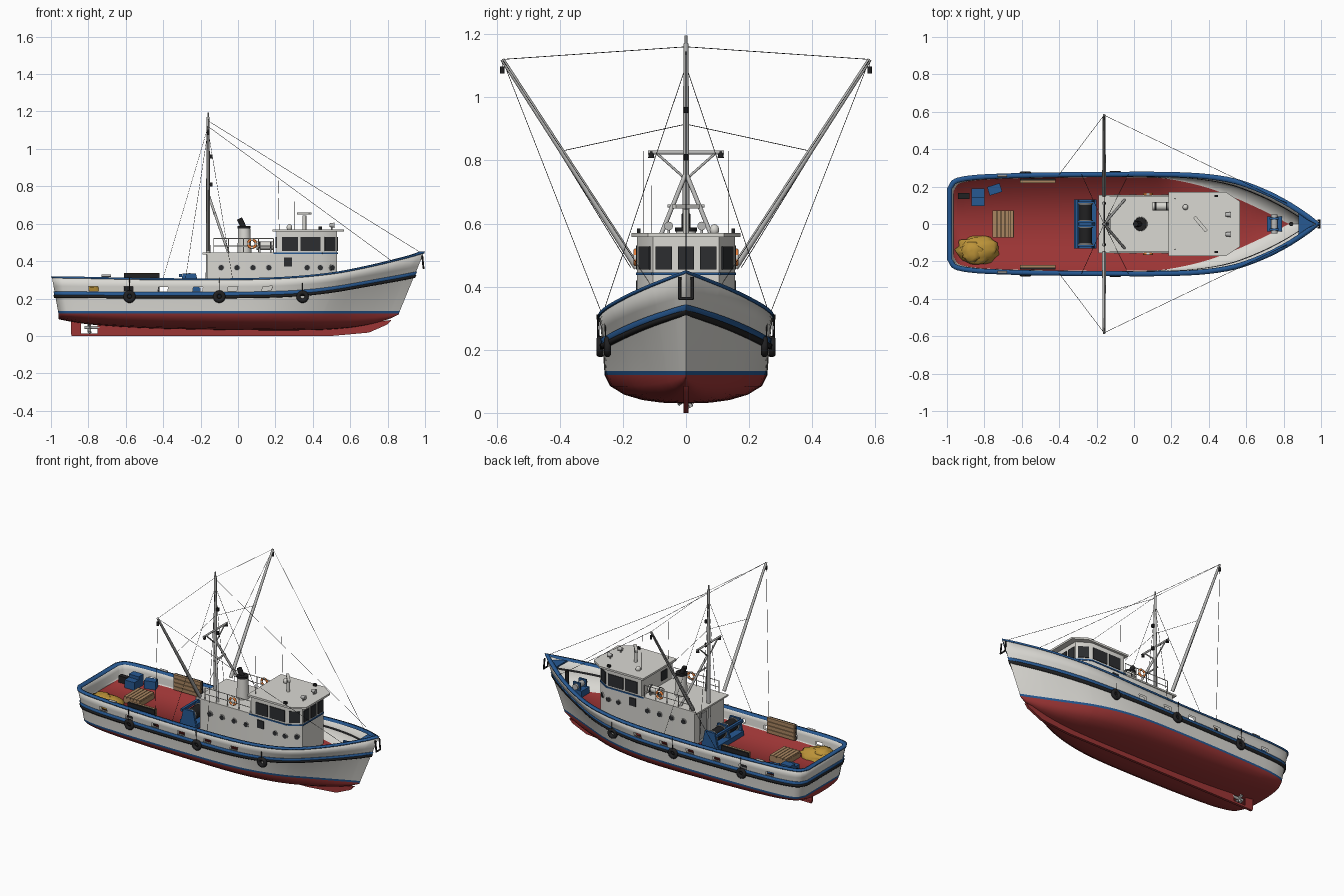
import bpy, bmesh, math, random
from mathutils import Vector, Matrix

if bpy.data.objects.get("Cube"):
    bpy.data.objects.remove(bpy.data.objects["Cube"])
random.seed(4)

def make_material(name, *rgb):
    material = bpy.data.materials.new(name)
    material.use_nodes = True
    material.diffuse_color = (*rgb, 1)
    node = next(n for n in material.node_tree.nodes if n.type == 'BSDF_PRINCIPLED')
    node.inputs["Base Color"].default_value = (*rgb, 1)
    return material

white = make_material("off_white_paint", .7, .69, .65)
red = make_material("dark_red_paint", .33, .035, .035)
blue = make_material("blue_paint", .02, .1, .29)
black = make_material("black_rubber", .015, .015, .016)
glass = make_material("dark_glass", .025, .027, .03)
metal = make_material("grey_metal", .48, .48, .47)
wood = make_material("brown_wood", .4, .24, .12)
yellow = make_material("yellow_net", .5, .29, .04)
orange = make_material("orange_foam", .75, .2, .04)

# Shared helpers
def finish(name, bm, materials, place=Matrix()):
    bm.transform(place)
    for face in bm.faces:
        face.smooth = True
    for edge in bm.edges:
        edge.smooth = edge.calc_face_angle(0) < .6
    mesh = bpy.data.meshes.new(name)
    bm.to_mesh(mesh)
    bm.free()
    for material in materials:
        mesh.materials.append(material)
    obj = bpy.data.objects.new(name, mesh)
    bpy.context.scene.collection.objects.link(obj)
    return obj

def box(name, center, size, material, turn=0):
    bm = bmesh.new()
    bmesh.ops.create_cube(bm, size=1)
    place = Matrix.Translation(center) @ Matrix.Rotation(turn, 4, 'Z') @ Matrix.Diagonal((*size, 1))
    return finish(name, bm, [material], place)

def tube(name, start, end, radius, material, end_radius=None, sides=12):
    start, end = Vector(start), Vector(end)
    bm = bmesh.new()
    bmesh.ops.create_cone(bm, cap_ends=True, segments=sides, radius1=radius, depth=(end - start).length,
                          radius2=radius if end_radius is None else end_radius)
    turn = (end - start).to_track_quat('Z', 'Y').to_matrix().to_4x4()
    return finish(name, bm, [material], Matrix.Translation((start + end) / 2) @ turn)

def wire(name, start, end):
    return tube(name, start, end, .0011, black, sides=4)

def ball(name, center, size, material, rough=0):
    bm = bmesh.new()
    bmesh.ops.create_icosphere(bm, subdivisions=3, radius=1)
    for vert in bm.verts:
        vert.co *= 1 + random.uniform(-rough, rough)
    return finish(name, bm, [material], Matrix.Translation(center) @ Matrix.Diagonal((*size, 1)))

def ring(name, center, radius, thickness, material, band=None):
    bpy.ops.mesh.primitive_torus_add(location=center, rotation=(math.pi / 2, 0, 0), major_segments=24,
                                     minor_segments=10, major_radius=radius, minor_radius=thickness)
    obj = bpy.context.object
    obj.name = name
    obj.data.shade_smooth()
    for m in (material, band or material):
        obj.data.materials.append(m)
    for face in obj.data.polygons:
        face.material_index = max(abs(face.center.x), abs(face.center.y)) > .97 * face.center.xy.length

def slab(name, outline, low, high, material, upright=False):
    bm = bmesh.new()
    ends = [[bm.verts.new((a, h, b) if upright else (a, b, h)) for a, b in outline] for h in (low, high)]
    for end in ends:
        bm.faces.new(end)
    for i in range(len(outline)):
        bm.faces.new((ends[0][i - 1], ends[0][i], ends[1][i], ends[1][i - 1]))
    bmesh.ops.recalc_face_normals(bm, faces=bm.faces)
    return finish(name, bm, [material])

def plate(name, a, b, low, high, material):
    mid, run = (Vector(a) + Vector(b)) / 2, Vector(b) - Vector(a)
    box(name, (*mid, (low + high) / 2), (run.length, .009, high - low), material, math.atan2(run.y, run.x))

# Hull stations: position, waterline half, sheer half, keel, sheer and stripe heights
STATIONS = [
    (0, .17, .19, .09, .315, .222), (.012, .213, .23, .085, .315, .222), (.04, .235, .25, .075, .314, .222),
    (.1, .248, .262, .06, .312, .22), (.25, .256, .271, .042, .306, .219), (.45, .258, .275, .033, .304, .219),
    (.6, .25, .274, .03, .31, .222), (.7, .222, .263, .03, .324, .232), (.78, .178, .235, .033, .344, .25),
    (.86, .113, .175, .045, .376, .277), (.92, .064, .112, .064, .404, .298), (.97, .023, .046, .09, .43, .316),
    (1, 0, 0, .115, .448, .328)]
WATER = .12

def station(q):
    u, last = max(q, 0), len(STATIONS) - 1
    i = next((k for k in range(last) if u < STATIONS[k + 1][0]), last - 1)
    before, a, b, after = (STATIONS[min(max(k, 0), last)] for k in range(i - 1, i + 3))
    span = b[0] - a[0]
    s = (u - a[0]) / span
    return [a[k] + (b[k] - a[k]) * s * s * (3 - 2 * s)
            + (b[k] - before[k]) / (b[0] - before[0]) * span * s * (1 - s) ** 2
            - (after[k] - a[k]) / (after[0] - a[0]) * span * s * s * (1 - s) for k in range(1, 6)]

def hull_point(q, z):
    water_half, top_half, keel, top, _ = station(q)
    t = min(max((z - WATER) / (top - WATER), 0), 1)
    half = water_half + (top_half - water_half) * t ** 1.4
    if z < WATER:
        half = water_half * (1 - min((WATER - z) / (WATER - keel), 1) ** 2) ** .4
    stern, stem = -.96 - .035 * t, .86 + .135 * t
    return Vector((stern + (stem - stern) * max(q, 0), half if q >= 0 else 0, z))

def u_at(x):
    return (x + .982) / 1.934

PORTS = [u_at(-.77 + .185 * k) for k in range(6)]
edges = {round(p + d, 4) for p in PORTS for d in (-.013, .013)}
grid = {round(k / 40, 4) for k in range(41)} | {s[0] for s in STATIONS} | {.004, .008, .02}
COLUMNS = [-1] + sorted(edges | {g for g in grid if all(abs(g - e) > .003 for e in edges)})

def loop(height, offset=0):
    points = [hull_point(q, height(q)) for q in COLUMNS]
    runs = [Vector((0, 1, 0))] + [b - a for a, b in zip(points, points[2:])] + [Vector((0, -1, 0))]
    moved = [p + Vector((-r.y, r.x, 0)).normalized() * offset for p, r in zip(points, runs)]
    return [Vector((p.x, max(p.y, 0), p.z)) for p in moved]

def skin(name, rows, bands, materials, holes=()):
    bm = bmesh.new()
    verts = [[bm.verts.new(p) for p in row] for row in rows]
    for r, band in enumerate(bands):
        for i, (q0, q1) in enumerate(zip(COLUMNS, COLUMNS[1:])):
            if r not in holes or all(abs((q0 + q1) / 2 - p) > .013 for p in PORTS):
                a, b = verts[r], verts[r + 1]
                bm.faces.new((a[i], b[i], b[i + 1], a[i + 1])).material_index = band
    obj = finish(name, bm, materials)
    mirror = obj.modifiers.new("mirror", 'MIRROR')
    mirror.use_axis = (False, True, False)
    mirror.use_mirror_merge = False
    return obj

def sheer(d=0):
    return lambda q: station(q)[3] + d

def stripe(d=0):
    return lambda q: station(q)[4] + d

# Hull shell, bulwark with open freeing ports, and deck
rows = [loop(lambda q: station(q)[2] * (1 - v) + WATER * v) for v in (0, .03, .12, .3, .6, 1)]
rows += [loop(h) for h in (lambda q: .133, stripe(), stripe(.02), stripe(.044), sheer())]
rows += [loop(h, -.016) for h in (sheer(), stripe(.056), stripe(.044), stripe(.02))]
floor = loop(lambda q: .23 + .4 * (station(q)[4] - .222), -.016)
for p in floor:
    p.y = max(p.y - .035 * min(max((p.x - .15) / .35, 0), 1), 0)
rows += [floor, [Vector((p.x, 0, p.z)) for p in floor]]
hull = skin("hull", rows, [1] * 5 + [2] + [0] * 6 + [3, 0, 0, 1], [white, red, blue, black], holes=(8, 13))
for face in hull.data.polygons:
    if face.material_index == 3 and face.center.x < .2:
        face.material_index = 0
rail = ((-.006, 0), (-.006, .004), (.004, .004), (.004, -.022), (-.006, -.022))
skin("top_rail", [loop(sheer(z), d) for z, d in rail], [0] * 4, [blue])
skin("side_stripe", [loop(stripe(z), d) for z, d in ((-.002, .005), (.016, .005), (.016, 0))], [0] * 2, [blue])
strip = ((-.018, 0), (-.018, .009), (-.002, .009), (-.002, 0))
skin("rubbing_strip", [loop(stripe(z), d) for z, d in strip], [0] * 3, [black])
slab("bow_plate", [(.88, -.06), (.965, 0), (.88, .06)], .406, .416, blue)

# Keel, rudder and propeller
slab("keel", [(-.89, 0), (.5, 0), (.7, .018), (.8, .062), (.82, .085), (.6, .06), (-.6, .065), (-.75, .08),
              (-.75, .014), (-.89, .014)], -.008, .008, red, upright=True)
box("rudder", (-.866, 0, .045), (.055, .012, .075), red)
tube("rudder_post", (-.85, 0, .02), (-.85, 0, .12), .006, metal)
tube("propeller_shaft", (-.82, 0, .045), (-.74, 0, .045), .009, metal)
for a in (.5, 2.1, 3.6, 5.2):
    tube("propeller_blade", (-.79, 0, .045), (-.795, .03 * math.cos(a), .045 + .03 * math.sin(a)), .005, metal, .011, 6)

# Deckhouse, wheelhouse and roofs
house = [(-.165, -.15), (.45, -.155), (.53, -.105), (.53, .105), (.45, .155), (-.165, .15)]
slab("deckhouse", house, .22, .44, white)
slab("aft_roof", [(-.19, -.156), (.21, -.156), (.21, .156), (-.19, .156)], .436, .446, white)
slab("wheelhouse", [(.205, -.155)] + house[1:5] + [(.205, .155)], .44, .562, white)
roof = [(.185, -.17), (.49, -.172), (.568, -.12), (.568, .12), (.49, .172), (.185, .17)]
slab("wheelhouse_roof", roof, .558, .57, white)
plate("front_stripe", (.531, -.105), (.531, .105), .437, .445, blue)
for y in (-.07, 0, .07):
    plate("front_window", (.531, y - .026), (.531, y + .026), .455, .528, glass)
plate("aft_window", (.204, -.1), (.204, -.04), .47, .53, glass)
plate("aft_door", (-.166, .03), (-.166, .1), .25, .41, metal)

for side, label in ((-1, "starboard_"), (1, "port_")):
    wall = side * .1545
    plate(label + "corner_window", (.464, side * .147), (.518, side * .113), .455, .528, glass)
    plate(label + "corner_stripe", (.45, side * .155), (.53, side * .105), .437, .445, blue)
    plate(label + "stripe", (.19, wall), (.45, wall), .437, .445, blue)
    for x0, x1, low, high in ((.235, .32, .455, .53), (.335, .44, .455, .53), (.245, .29, .37, .42)):
        plate(label + "side_window", (x0, wall), (x1, wall), low, high, glass)
    spots = [((x, side * .148, .365), Vector((0, side, 0))) for x in (-.09, -.005, .08, .165, .37, .44)]
    for spot, out in spots + [((.5, side * .119, .365), Vector((.53, side * .85, 0)))]:
        tube(label + "porthole_rim", spot, Vector(spot) + out * .009, .018, metal)
        tube(label + "porthole", spot, Vector(spot) + out * .011, .014, glass)
    # Handrails and lifebuoys above the deckhouse
    for x in (-.13, -.05, .03, .11, .19):
        tube(label + "rail_post", (x, side * .148, .44), (x, side * .148, .52), .0025, white, sides=6)
    for z in (.48, .52):
        tube(label + "handrail", (-.13, side * .148, z), (.19, side * .148, z), .0025, white, sides=6)
    ring(label + "lifebuoy", (.075, side * .16, .493), .021, .007, orange, white)
    # Tyre fenders on ropes and trawl doors inside the bulwark
    for x in (-.58, -.1, .345):
        y = hull_point(u_at(x), .21).y + .009
        ring(label + "tyre", (x, side * y, .21), .022, .0115, black)
        tube(label + "tyre_rope", (x, side * (y + .006), .23), (x, side * (y + .008), .312), .002, black, sides=6)
    for k in range(4):
        box(label + "trawl_board", (-.515, side * .226, .25 + .025 * k), (.19, .014, .022), wood)
    box(label + "trawl_frame", (-.515, side * .238, .285), (.19, .012, .1), black)
    # Booms, blocks and rigging
    tip, foot = Vector((-.16, side * .582, 1.12)), Vector((-.16, side * .155, .46))
    tube(label + "boom", foot, tip, .011, metal, .007)
    wire(label + "boom_line", foot + Vector((0, side * .02, 0)), tip)
    tube(label + "boom_block", tip - Vector((0, 0, .045)), tip - Vector((0, 0, .022)), .007, black)
    mast_top, rail_y = (-.16, 0, 1.1), side * .265
    for start, end in ((tip, (-.16, 0, 1.16)), (foot.lerp(tip, .56), (-.16, 0, .915)), (tip, (-.4, rail_y, .31)),
                       (tip, (.83, side * .105, .395)), (mast_top, (-.28, rail_y, .31)),
                       (mast_top, (-.03, rail_y, .31)), (tip, tip - Vector((0, 0, .03)))):
        wire(label + "rigging", start, end)
    tube(label + "mast_leg", (-.05, side * .13, .44), (-.16, 0, .76), .007, metal)
    tube(label + "spreader_brace", (-.16, side * .09, .82), (-.16, 0, .74), .004, metal)
    tube(label + "lamp", (-.16, side * .11, .828), (-.16, side * .11, .808), .007, black, .01)
    wire(label + "antenna", (.22, side * .135, .57), (.215, side * .135, .83))
    tube(label + "stern_cleat", (-.73, side * .258, .322), (-.68, side * .258, .322), .006, metal)
    tube(label + "anchor_arm", (.992, side * .02, .36), (.985, side * .02, .43), .005, black)
    box(label + "roof_lamp", (.44, side * .15, .577), (.02, .012, .016), black)
    # Winch drums behind the deckhouse and windlass cheeks
    tube(label + "winch_drum", (-.26, side * .018, .295), (-.26, side * .108, .295), .036, black, sides=20)
    for y in (.018, .108):
        tube(label + "drum_flange", (-.26, side * (y - .003), .295), (-.26, side * (y + .003), .295), .041, metal, sides=20)
    box(label + "windlass_cheek", (.75, side * .03, .315), (.05, .012, .06), blue)

# Mast and stay
tube("mast", (-.16, 0, .23), (-.16, 0, 1.17), .013, metal, .008)
tube("mast_tip", (-.16, 0, 1.16), (-.16, 0, 1.195), .004, metal)
tube("spreader", (-.16, -.12, .825), (-.16, .12, .825), .006, metal)
tube("lower_spreader", (-.13, -.058, .655), (-.13, .058, .655), .005, metal)
wire("forestay", (-.16, 0, 1.15), (.97, 0, .45))
for z in (.81, .96):
    box("mast_lamp", (-.143, 0, z), (.014, .014, .02), black)

# Funnel, life raft and roof equipment
tube("funnel", (.035, 0, .44), (.033, 0, .58), .038, white, .032, 20)
tube("funnel_cap", (.033, 0, .575), (.033, 0, .588), .035, black, sides=20)
tube("exhaust", (.03, 0, .58), (.008, 0, .628), .015, black)
tube("life_raft", (.1, .095, .482), (.19, .095, .482), .022, white)
for x in (.115, .175):
    tube("raft_band", (x - .005, .095, .482), (x + .005, .095, .482), .0235, black)
    box("raft_cradle", (x, .095, .456), (.008, .036, .025), metal)
tube("radar_post", (.355, 0, .57), (.355, 0, .645), .01, white)
box("radar_bar", (.355, 0, .654), (.018, .1, .012), white, .7)
ball("satellite_dome", (.275, .09, .58), (.015, .015, .018), white)
wire("short_antenna", (.3, -.11, .57), (.3, -.11, .72))
for y in (-.055, .05):
    tube("searchlight_post", (.5, y, .57), (.5, y, .59), .004, metal)
    tube("searchlight", (.488, y, .592), (.515, y, .592), .01, metal, .014)
tube("anchor_bar", (.992, -.022, .362), (.992, .022, .362), .005, black)

# Winch frame and bow windlass
box("winch_base", (-.26, 0, .245), (.12, .26, .03), blue)
for y in (-.125, 0, .125):
    frame = [(-.315, .24), (-.205, .24), (-.225, .335), (-.295, .335)]
    slab("winch_frame", frame, y - .007, y + .007, blue, upright=True)
box("winch_beam", (-.308, 0, .322), (.016, .26, .016), blue)
box("windlass_base", (.75, 0, .28), (.08, .08, .04), blue)
tube("windlass_drum", (.75, -.05, .32), (.75, .05, .32), .018, metal, sides=16)
tube("bow_post", (.84, 0, .26), (.84, 0, .38), .012, black)

# Hatch, fish boxes and net on the aft deck
box("hatch_coaming", (-.7, 0, .245), (.115, .145, .03), wood)
for k in range(5):
    box("hatch_plank", (-.746 + .023 * k, 0, .264), (.02, .145, .012), wood)
for x, y, top, turn in ((-.835, .165, .3, 0), (-.835, .12, .28, 0), (-.745, .185, .28, .3)):
    box("fish_box", (x, y, top / 2 + .112), (.07, .048, top - .225), blue, turn)
box("tool_box", (-.91, .15, .25), (.06, .03, .045), black)
ball("net_pile", (-.835, -.137, .235), (.11, .075, .045), yellow, .14)
ball("net_fold", (-.86, -.15, .255), (.06, .055, .035), yellow, .14)
